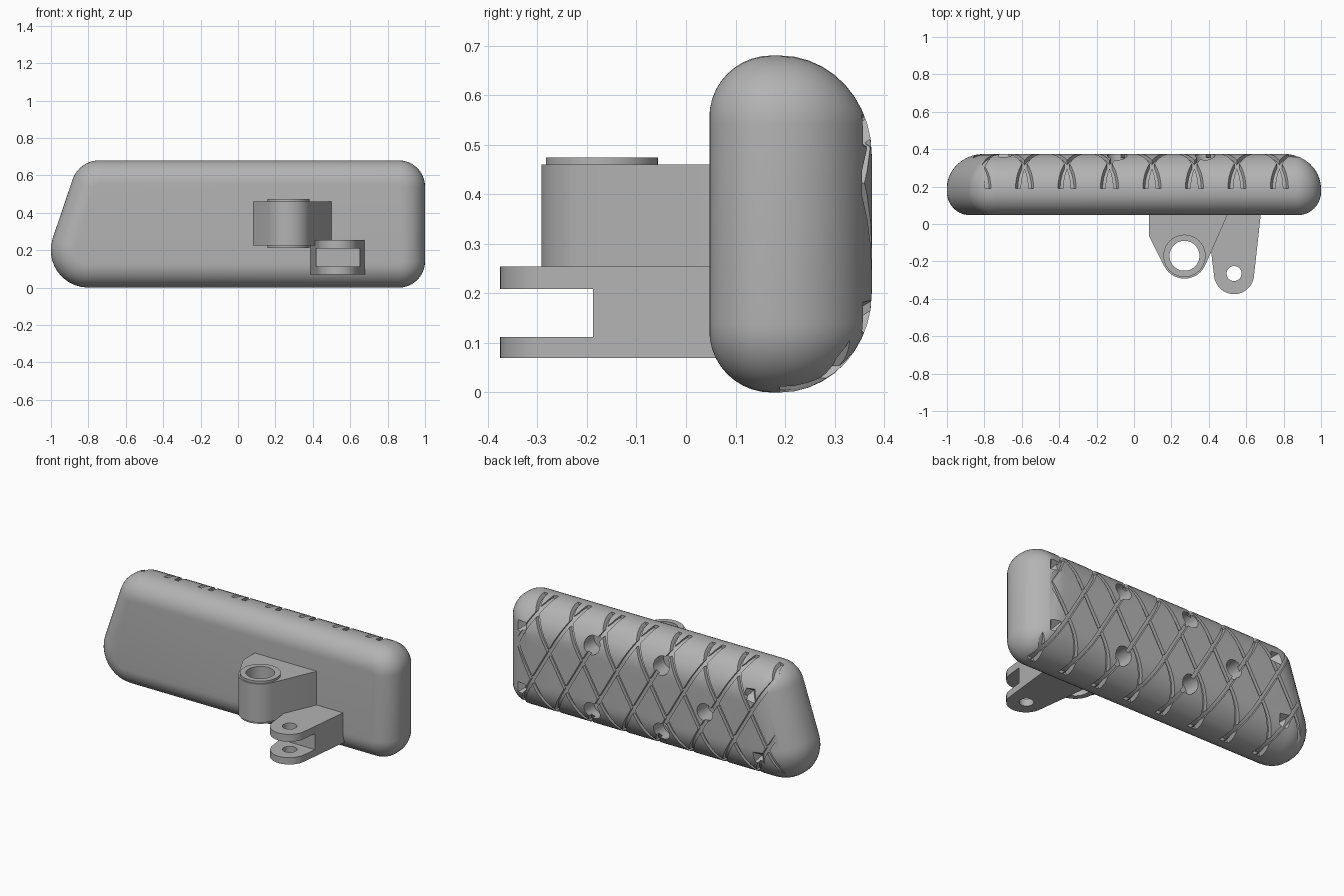
import bpy, bmesh, math
from mathutils import Vector, geometry

if "Cube" in bpy.data.objects:
    bpy.data.objects.remove(bpy.data.objects["Cube"])

grey = bpy.data.materials.new("plain grey")
grey.use_nodes = True
grey.diffuse_color = (0.45, 0.45, 0.45, 1)
grey.node_tree.nodes["Principled BSDF"].inputs["Base Color"].default_value = grey.diffuse_color


def finish(bm, name):
    bmesh.ops.recalc_face_normals(bm, faces=bm.faces)
    mesh = bpy.data.meshes.new(name)
    bm.to_mesh(mesh)
    bm.free()
    mesh.materials.append(grey)
    ob = bpy.data.objects.new(name, mesh)
    bpy.context.collection.objects.link(ob)
    return ob


def loft(bm, rings):
    """Closed solid through rings of equal point count."""
    rows = [[bm.verts.new(p) for p in ring] for ring in rings]
    n = len(rows[0])
    for a, b in zip(rows, rows[1:]):
        for i in range(n):
            j = (i + 1) % n
            bm.faces.new((a[i], a[j], b[j], b[i]))
    bm.faces.new(rows[0])
    bm.faces.new(rows[-1])


def activate(ob):
    bpy.ops.object.select_all(action="DESELECT")
    ob.select_set(True)
    bpy.context.view_layer.objects.active = ob


def cut(ob, cutter):
    mod = ob.modifiers.new("cut", "BOOLEAN")
    mod.operation = "DIFFERENCE"
    mod.solver = "EXACT"
    mod.object = cutter
    activate(ob)
    bpy.ops.object.modifier_apply(modifier=mod.name)
    bpy.data.objects.remove(cutter)


def smooth(ob, degrees=28):
    activate(ob)
    bpy.ops.object.shade_smooth_by_angle(angle=math.radians(degrees))


def circle(x, y, r, n=48):
    return [(x + r * math.cos(2 * math.pi * i / n), y + r * math.sin(2 * math.pi * i / n))
            for i in range(n)]


def prism(bm, outline, z0, z1):
    loft(bm, [[(x, y, z) for x, y in outline] for z in (z0, z1)])


def hull_plate(name, circles, z0, z1, bevel=0.008):
    """Plate wrapped around a set of circles."""
    pts = [Vector(p) for c in circles for p in circle(*c)]
    bm = bmesh.new()
    prism(bm, [pts[i][:] for i in geometry.convex_hull_2d(pts)], z0, z1)
    rims = [e for e in bm.edges if abs(e.verts[0].co.z - e.verts[1].co.z) < 1e-5]
    bmesh.ops.bevel(bm, geom=rims, offset=bevel, segments=2, affect="EDGES", profile=0.5)
    return finish(bm, name)


def hole(ob, x, y, r, z0, z1):
    bm = bmesh.new()
    prism(bm, circle(x, y, r), z0, z1)
    cut(ob, finish(bm, "hole_cutter"))


# Pad body: rounded outline lofted from front to back
HEIGHT, FRONT, SEAM, BACK = 0.68, 0.047, 0.19, 0.375
FRONT_R, BACK_R = 0.125, 0.2
CORNERS = [(-1.08, 0, 0.2), (1, 0, 0.14), (1, HEIGHT, 0.14), (-0.85, HEIGHT, 0.15)]


def outline(inset, y, steps=10):
    ring = []
    pts = [Vector((x, z)) for x, z, r in CORNERS]
    for i, p in enumerate(pts):
        e1 = (p - pts[i - 1]).normalized()
        e2 = (pts[(i + 1) % len(pts)] - p).normalized()
        n1, n2 = Vector((e1.y, -e1.x)), Vector((e2.y, -e2.x))
        r = max(CORNERS[i][2] - inset, 0.012)
        centre = p - (n1 + n2) * (inset + r) / (1 + n1.dot(n2))
        turn = n1.angle(n2)
        start = math.atan2(n1.y, n1.x)
        for k in range(steps + 1):
            a = start + turn * k / steps
            ring.append((centre.x + r * math.cos(a), y, centre.y + r * math.sin(a)))
    return ring


quarter = [math.pi / 2 * i / 10 for i in range(11)]
rings = [outline(FRONT_R * (1 - math.sin(t)), FRONT + FRONT_R * (1 - math.cos(t))) for t in quarter]
rings += [outline(BACK_R * (1 - math.cos(t)), SEAM + (BACK - SEAM) * math.sin(t)) for t in quarter]
bm = bmesh.new()
loft(bm, rings)
body = finish(bm, "pad_body")

# Diamond tread: two families of slanted grooves following the back curve
DEPTH, WIDTH, PITCH = 0.02, 0.027, 0.227
floor = [(HEIGHT - DEPTH - (BACK_R - DEPTH) * (1 - math.cos(t)),
          SEAM + (BACK - SEAM - DEPTH) * math.sin(t)) for t in quarter]
floor += [(HEIGHT - z, y) for z, y in reversed(floor)]
profile = [(HEIGHT + 0.05, SEAM)] + floor + [(-0.05, SEAM), (-0.05, 0.5), (HEIGHT + 0.05, 0.5)]
for first, lean in ((-0.62, -1), (-0.55, 1)):
    bm = bmesh.new()
    for k in range(-4, 13):
        top_x = first + k * PITCH
        if not -1.3 < top_x - lean * HEIGHT / 3.46 < 1.3:
            continue
        loft(bm, [[(top_x + side * WIDTH / 2 + lean * (z - HEIGHT) / math.sqrt(3), y, z)
                   for z, y in profile] for side in (-1, 1)])
    cut(body, finish(bm, "groove_cutter"))

# Round holes and pyramid pits in the back
bm = bmesh.new()
for x, z in ((0.38, 0.14), (0.38, 0.54), (-0.09, 0.14), (-0.09, 0.54), (-0.39, 0.34)):
    loft(bm, [[(px, y, pz) for px, pz in circle(x, z, 0.053, 32)] for y in (0.27, 0.45)])
cut(body, finish(bm, "back_hole_cutter"))

bm = bmesh.new()
for x, z in ((0.87, 0.15), (0.87, 0.53), (-0.70, 0.53), (-0.76, 0.15)):
    out = math.copysign(0.055, x)
    tip = bm.verts.new((x - out * 0.4, 0.315, z))
    base = [bm.verts.new((x + dx, 0.40, z + dz))
            for dx, dz in ((-out, -0.05), (out, -0.065), (out, 0.065), (-out, 0.05))]
    bm.faces.new(base)
    for i in range(4):
        bm.faces.new((base[i], base[(i + 1) % 4], tip))
cut(body, finish(bm, "pit_cutter"))
smooth(body)

# Pivot block with raised collar
block = hull_plate("pivot_block", [(0.27, -0.17, 0.122), (0.10, -0.06, 0.02),
                                   (0.10, 0.09, 0.02), (0.505, 0.09, 0.012)], 0.225, 0.46)
collar = hull_plate("pivot_collar", [(0.27, -0.17, 0.113)], 0.213, 0.474, 0.003)
for part in (block, collar):
    hole(part, 0.27, -0.17, 0.08, 0.1, 0.6)
    smooth(part)

# Forked lug with slot and pin hole
lug = hull_plate("fork_lug", [(0.535, -0.268, 0.107), (0.67, 0.09, 0.012),
                              (0.395, 0.09, 0.012)], 0.07, 0.254)
bm = bmesh.new()
prism(bm, [(0.3, -0.5), (0.8, -0.5), (0.8, -0.188), (0.3, -0.188)], 0.112, 0.209)
cut(lug, finish(bm, "slot_cutter"))
hole(lug, 0.535, -0.265, 0.04, 0, 0.4)
smooth(lug)
